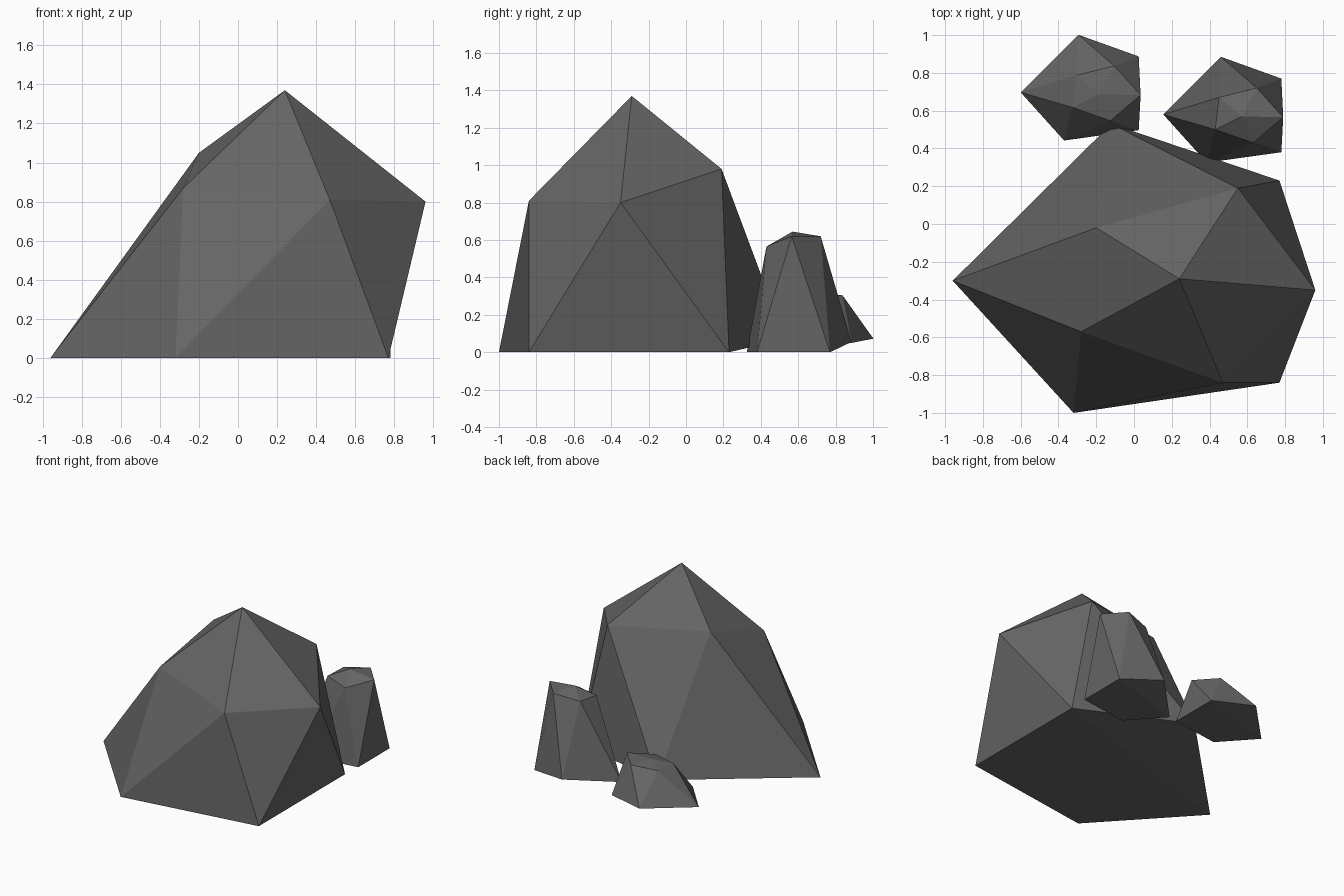
import bpy, bmesh, math

if "Cube" in bpy.data.objects:
    bpy.data.objects.remove(bpy.data.objects["Cube"])

# One dark stone colour for every boulder
stone = bpy.data.materials.new("dark grey stone")
stone.diffuse_color = (0.13, 0.13, 0.13, 1)
stone.use_nodes = True
stone.node_tree.nodes["Principled BSDF"].inputs["Base Color"].default_value = stone.diffuse_color


def boulder(name, corners, offset=(0, 0, 0), z_scale=1.0):
    """Faceted rock: convex hull around a few corner points."""
    bm = bmesh.new()
    for x, y, z in corners:
        bm.verts.new((x + offset[0], y + offset[1], z * z_scale + offset[2]))
    hull = bmesh.ops.convex_hull(bm, input=bm.verts[:])
    loose = {v for v in hull["geom_interior"] if isinstance(v, bmesh.types.BMVert)}
    bmesh.ops.delete(bm, geom=list(loose), context='VERTS')
    # merge facets that are practically flat
    bmesh.ops.dissolve_limit(bm, angle_limit=math.radians(1.5),
                             verts=bm.verts[:], edges=bm.edges[:])
    bmesh.ops.recalc_face_normals(bm, faces=bm.faces[:])
    me = bpy.data.meshes.new(name)
    bm.to_mesh(me)
    bm.free()
    me.materials.append(stone)
    ob = bpy.data.objects.new(name, me)
    bpy.context.collection.objects.link(ob)
    return ob


# Large pointed boulder: base ring, shoulders, peak
large = [(-0.96, -0.30, 0), (-0.32, -1.0, 0), (0.77, -0.84, 0), (0.77, 0.23, 0),
         (-0.12, 0.53, 0.07),
         (0.96, -0.35, 0.80), (0.55, 0.19, 0.98), (0.47, -0.84, 0.81),
         (-0.20, -0.02, 1.05), (-0.28, -0.57, 0.87), (0.24, -0.29, 1.37)]
boulder("large_boulder", large)

# Flat-topped small boulder: base ring, then top rim
small = [(0.155, 0.58, 0), (0.385, 0.325, 0), (0.78, 0.38, 0), (0.78, 0.77, 0),
         (0.46, 0.885, 0.055),
         (0.79, 0.565, 0.62), (0.65, 0.72, 0.62), (0.63, 0.43, 0.565),
         (0.45, 0.67, 0.59), (0.43, 0.50, 0.58), (0.57, 0.57, 0.645)]
boulder("tall_small_boulder", small)
# the same rock squashed lower, beside it
boulder("low_small_boulder", small, (-0.755, 0.117, 0.05), 0.41)
